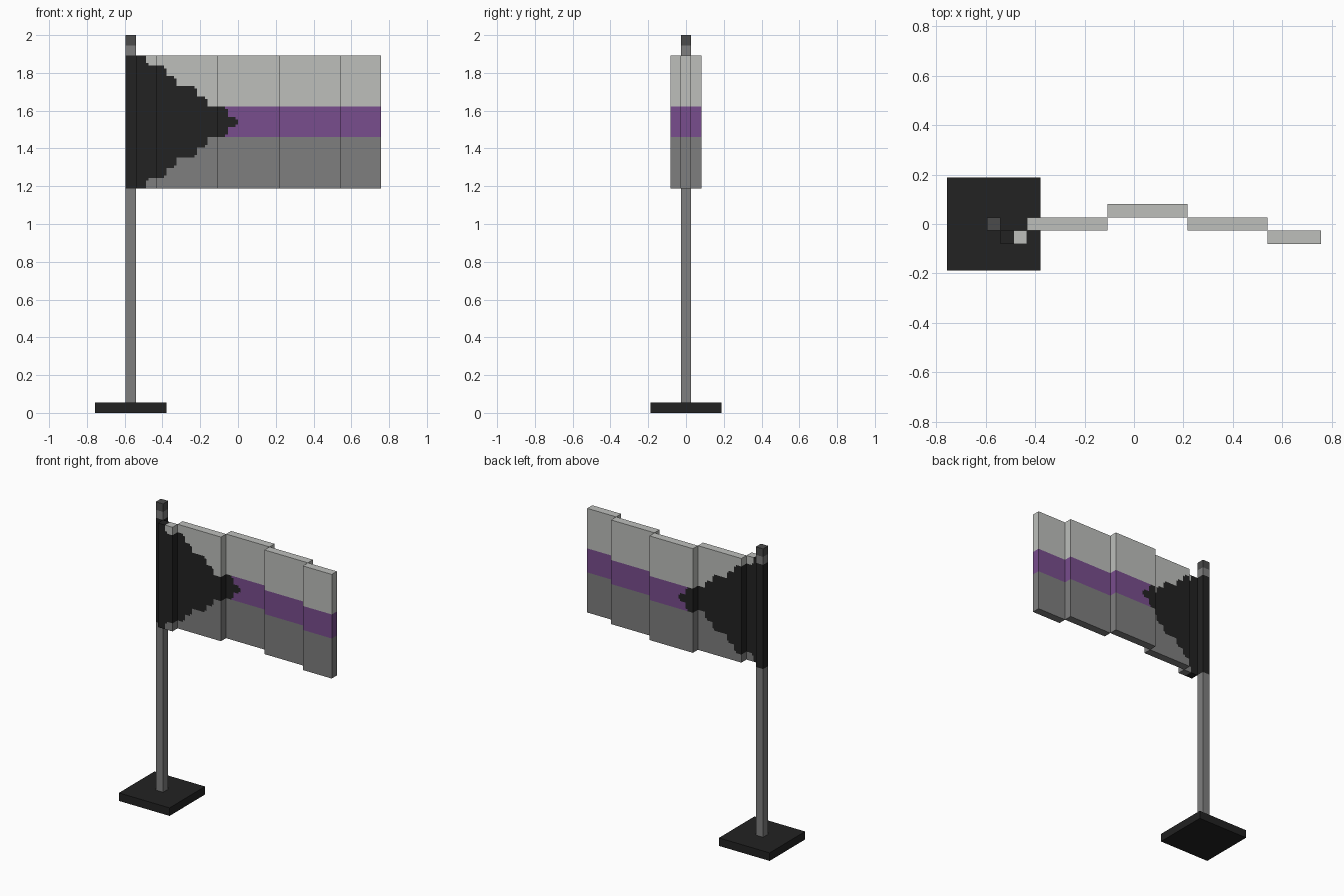
import bpy, bmesh
from mathutils import Vector

if "Cube" in bpy.data.objects:
    bpy.data.objects.remove(bpy.data.objects["Cube"])

U = 2 / 37  # one block
MID = 28.5  # mid height of the flag, in blocks


def material(name, rgb):
    m = bpy.data.materials.new(name)
    m.use_nodes = True
    m.diffuse_color = (*rgb, 1)
    m.node_tree.nodes["Principled BSDF"].inputs["Base Color"].default_value = (*rgb, 1)
    return m


BLACK = material("black", (0.016, 0.016, 0.016))
GREY = material("mid grey", (0.21, 0.21, 0.21))
LIGHT = material("light grey", (0.51, 0.52, 0.50))
PURPLE = material("purple", (0.19, 0.075, 0.27))
DARK = material("dark grey", (0.07, 0.07, 0.07))


def block(name, lo, hi, mats, x_cuts=(), z_cuts=(), rule=None):
    """Box between two corners (in blocks), cut into cells and coloured by a rule."""
    lo, hi = Vector(lo), Vector(hi)
    bm = bmesh.new()
    bmesh.ops.create_cube(bm, size=1)
    for v in bm.verts:
        v.co = (lo + hi) / 2 + v.co * (hi - lo)
    for axis, cuts in ((0, x_cuts), (2, z_cuts)):
        for c in cuts:
            if lo[axis] < c < hi[axis]:
                co, no = Vector(), Vector()
                co[axis], no[axis] = c, 1
                bmesh.ops.bisect_plane(bm, geom=bm.verts[:] + bm.edges[:] + bm.faces[:],
                                       plane_co=co, plane_no=no)
    bm.normal_update()
    if rule:
        for f in bm.faces:
            # sample just inside the surface so end faces match their neighbours
            f.material_index = rule(f.calc_center_median() - f.normal * 0.01)
    bmesh.ops.scale(bm, vec=(U, U, U), verts=bm.verts)
    me = bpy.data.meshes.new(name)
    bm.to_mesh(me)
    bm.free()
    for m in mats:
        me.materials.append(m)
    ob = bpy.data.objects.new(name, me)
    bpy.context.collection.objects.link(ob)
    return ob


# Stand: base, pole, dark tip
block("base", (-14, -3.5, 0), (-7, 3.5, 1), [BLACK])
block("pole", (-11, -0.5, 1), (-10, 0.5, 36), [GREY, BLACK], z_cuts=(22, 35),
      rule=lambda p: int(22 < p.z < 35))
block("pole_tip", (-11, -0.5, 36), (-10, 0.5, 37), [DARK])

# Stepped triangle: (right edge, half height), each step with a nicked corner
steps = []
for edge, half in ((-9, 6.5), (-7, 5.5), (-6, 4.5), (-4, 3.5), (-3, 2.5), (-1, 1.5), (0, 0.5)):
    steps += [(edge - 0.25, half), (edge, half - 0.25)]
steps[0], steps[1] = (-9, 6.5), (-8.75, 5.75)
x_cuts = [e for e, h in steps]
z_cuts = [27, 30] + [MID + s * h for e, h in steps for s in (-1, 1)]


def flag_colour(p):
    half = next((h for e, h in steps if p.x < e), 0)
    if abs(p.z - MID) < half:
        return 0
    return 1 if p.z < 27 else 2 if p.z < 30 else 3


# Waving flag: panels stepped back and forth
panels = ((-10, -8, -1), (-8, -2, 0), (-2, 4, 1), (4, 10, 0), (10, 14, -1))
for i, (x0, x1, y) in enumerate(panels):
    block(f"flag_panel_{i + 1}", (x0, y - 0.5, 22), (x1, y + 0.5, 35),
          [BLACK, GREY, PURPLE, LIGHT], x_cuts, z_cuts, flag_colour)
